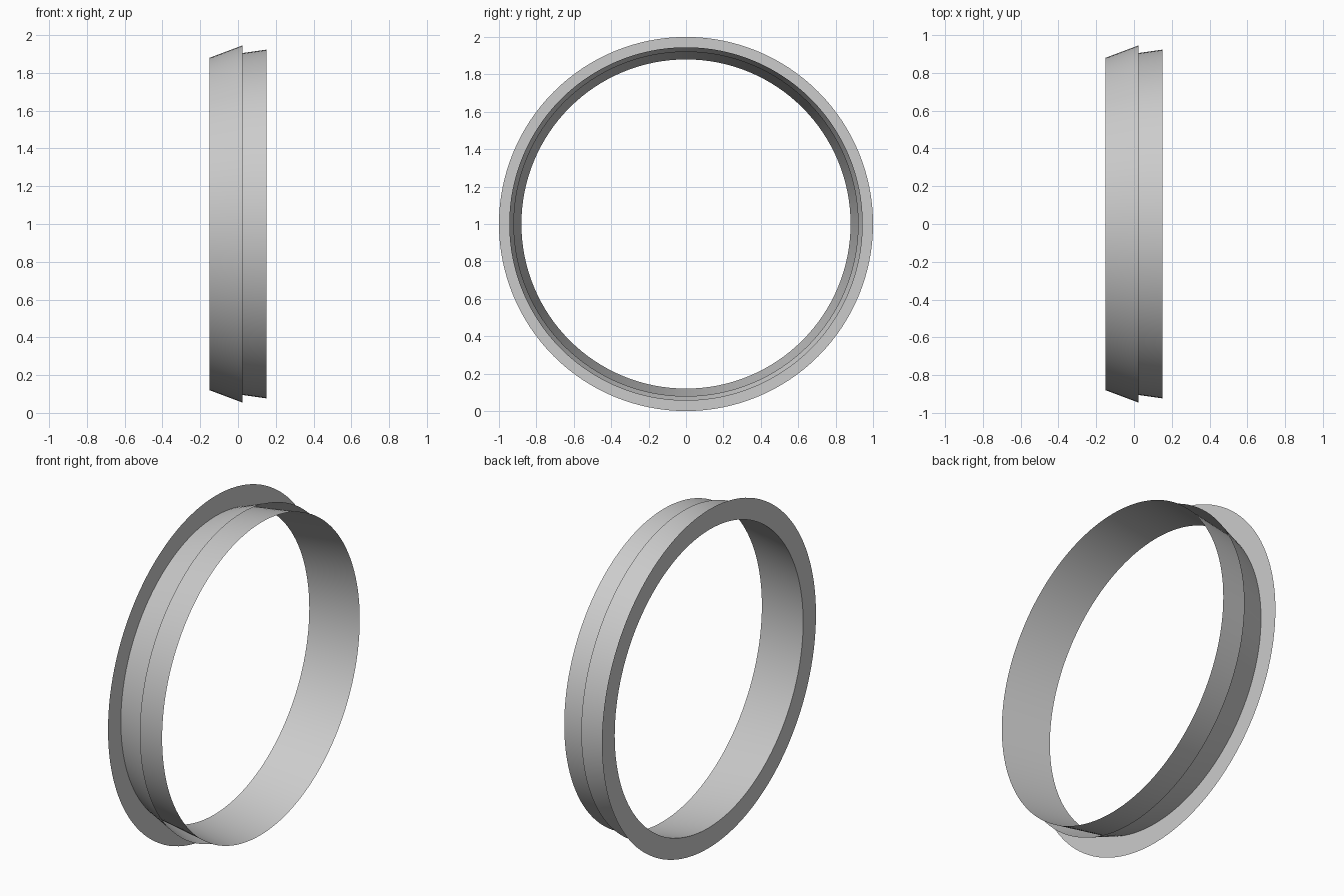
import bpy
import bmesh
from math import cos, sin, tau, radians

SEGMENTS = 128
CENTRE_Z = 1.0

cube = bpy.data.objects.get("Cube")
if cube:
    bpy.data.objects.remove(cube, do_unlink=True)

# Single plain grey
grey = bpy.data.materials.new("light_grey")
grey.use_nodes = True
colour = (0.6, 0.6, 0.6, 1.0)
grey.diffuse_color = colour
grey.node_tree.nodes["Principled BSDF"].inputs["Base Color"].default_value = colour


def ring_sheet(name, start, end):
    """Sweep a line between two (x, radius) points round the x axis."""
    bm = bmesh.new()
    loops = []
    for x, radius in (start, end):
        loops.append([
            bm.verts.new((x, radius * cos(tau * i / SEGMENTS),
                          CENTRE_Z + radius * sin(tau * i / SEGMENTS)))
            for i in range(SEGMENTS)])
    a, b = loops
    for i in range(SEGMENTS):
        j = (i + 1) % SEGMENTS
        bm.faces.new((a[i], b[i], b[j], a[j]))
    bmesh.ops.reverse_faces(bm, faces=bm.faces[:])
    mesh = bpy.data.meshes.new(name)
    bm.to_mesh(mesh)
    bm.free()
    mesh.materials.append(grey)
    obj = bpy.data.objects.new(name, mesh)
    bpy.context.collection.objects.link(obj)
    bpy.ops.object.select_all(action="DESELECT")
    obj.select_set(True)
    bpy.context.view_layer.objects.active = obj
    bpy.ops.object.shade_smooth_by_angle(angle=radians(30))
    return obj


# All three thin sheets meet at the same root circle
root = (-0.15, 0.88)
ring_sheet("flange", (-0.15, 1.0), root)
ring_sheet("outer_lip", root, (0.023, 0.945))
ring_sheet("inner_sleeve", root, (0.15, 0.923))
